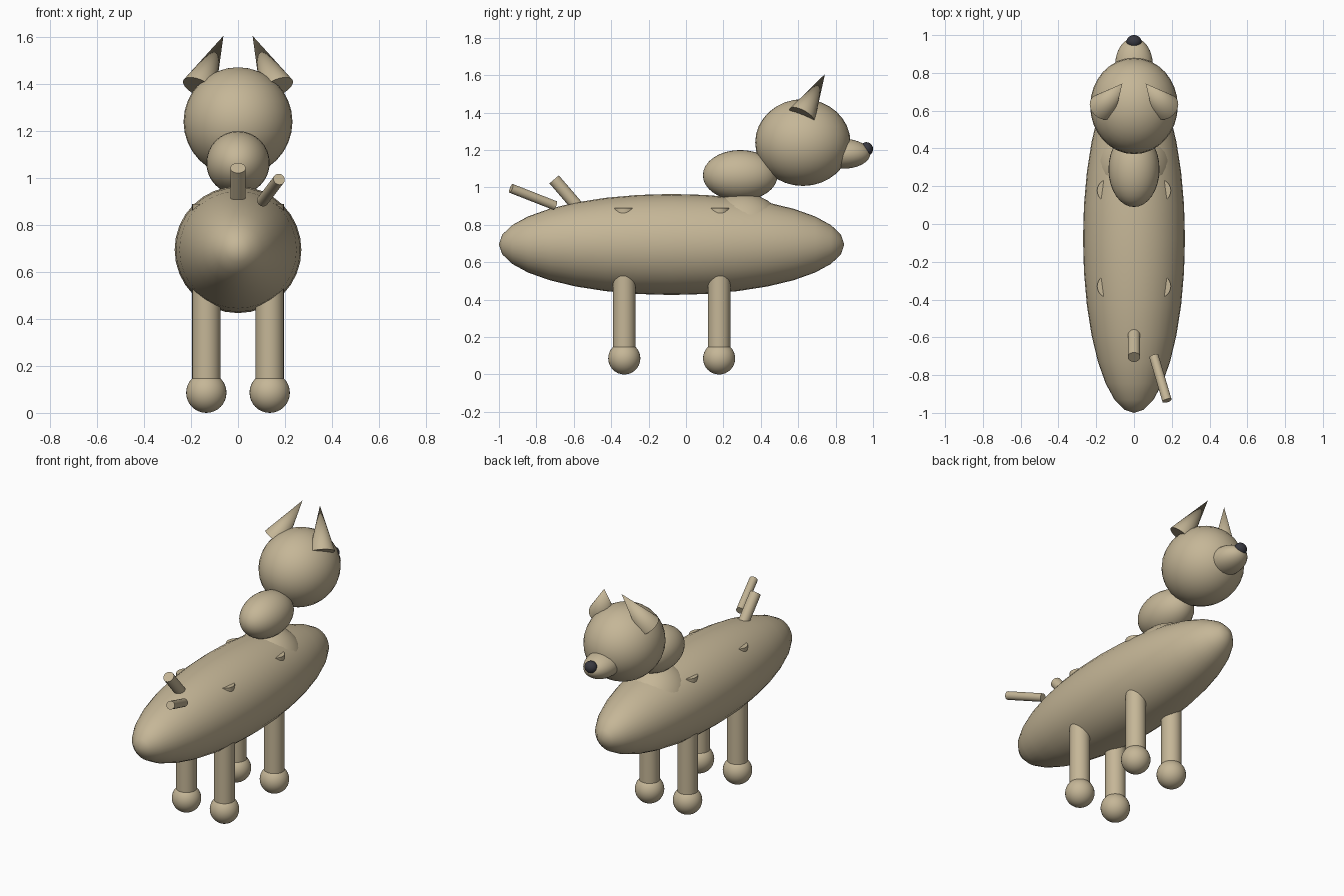
import bpy, math
from mathutils import Vector

if "Cube" in bpy.data.objects:
    bpy.data.objects.remove(bpy.data.objects["Cube"])


def material(name, color):
    m = bpy.data.materials.new(name)
    m.diffuse_color = color
    m.use_nodes = True
    m.node_tree.nodes["Principled BSDF"].inputs["Base Color"].default_value = m.diffuse_color
    return m


TAN = material("tan_fur", (0.56, 0.47, 0.31, 1))
DARK = material("dark_nose", (0.04, 0.04, 0.05, 1))


def finish(name, mat):
    o = bpy.context.object
    o.name = name
    o.data.materials.append(mat)
    bpy.ops.object.shade_smooth_by_angle(angle=math.radians(40))
    return o


def ellipsoid(name, loc, radii, mat=TAN, along_y=False):
    """Stretched sphere; along_y puts the poles on the y axis."""
    rx, ry, rz = radii
    bpy.ops.mesh.primitive_uv_sphere_add(segments=32, ring_count=16, radius=1, location=loc)
    o = bpy.context.object
    if along_y:
        o.rotation_euler = (math.radians(90), 0, 0)
        o.scale = (rx, rz, ry)
    else:
        o.scale = radii
    bpy.ops.object.transform_apply(location=False, rotation=True, scale=True)
    return finish(name, mat)


def rod(name, start, end, r1, r2):
    """Cylinder (r1 == r2) or cone between two points."""
    a, b = Vector(start), Vector(end)
    d = b - a
    bpy.ops.mesh.primitive_cone_add(vertices=32, radius1=r1, radius2=r2, depth=d.length,
                                    location=(a + b) / 2,
                                    rotation=d.to_track_quat('Z', 'Y').to_euler())
    return finish(name, TAN)


# Torso, chest bulge and neck
ellipsoid("body", (0, -0.077, 0.695), (0.27, 0.923, 0.27), along_y=True)
ellipsoid("chest", (0, 0.30, 0.72), (0.215, 0.25, 0.25))
ellipsoid("neck", (0, 0.29, 1.065), (0.135, 0.20, 0.135), along_y=True)

# Head, snout and nose
ellipsoid("head", (0, 0.625, 1.24), (0.232, 0.255, 0.232))
ellipsoid("snout", (0, 0.84, 1.18), (0.10, 0.145, 0.08), along_y=True)
ellipsoid("nose", (0, 0.965, 1.205), (0.04, 0.035, 0.037), DARK)

# Paired ears, legs and paws
for side, s in (("left", -1), ("right", 1)):
    rod(side + "_ear", (s * 0.165, 0.62, 1.385), (s * 0.062, 0.743, 1.606), 0.075, 0)
    for end, y in (("front", 0.177), ("back", -0.33)):
        rod(f"{end}_{side}_leg", (s * 0.135, y, 0.09), (s * 0.135, y, 0.89), 0.06, 0.06)
        ellipsoid(f"{end}_{side}_paw", (s * 0.135, y, 0.086), (0.086, 0.086, 0.086))

# Two-piece tail
rod("tail_base", (0, -0.55, 0.863), (0, -0.705, 1.043), 0.033, 0.033)
rod("tail_tip", (0.105, -0.70, 0.903), (0.175, -0.935, 0.995), 0.025, 0.025)
